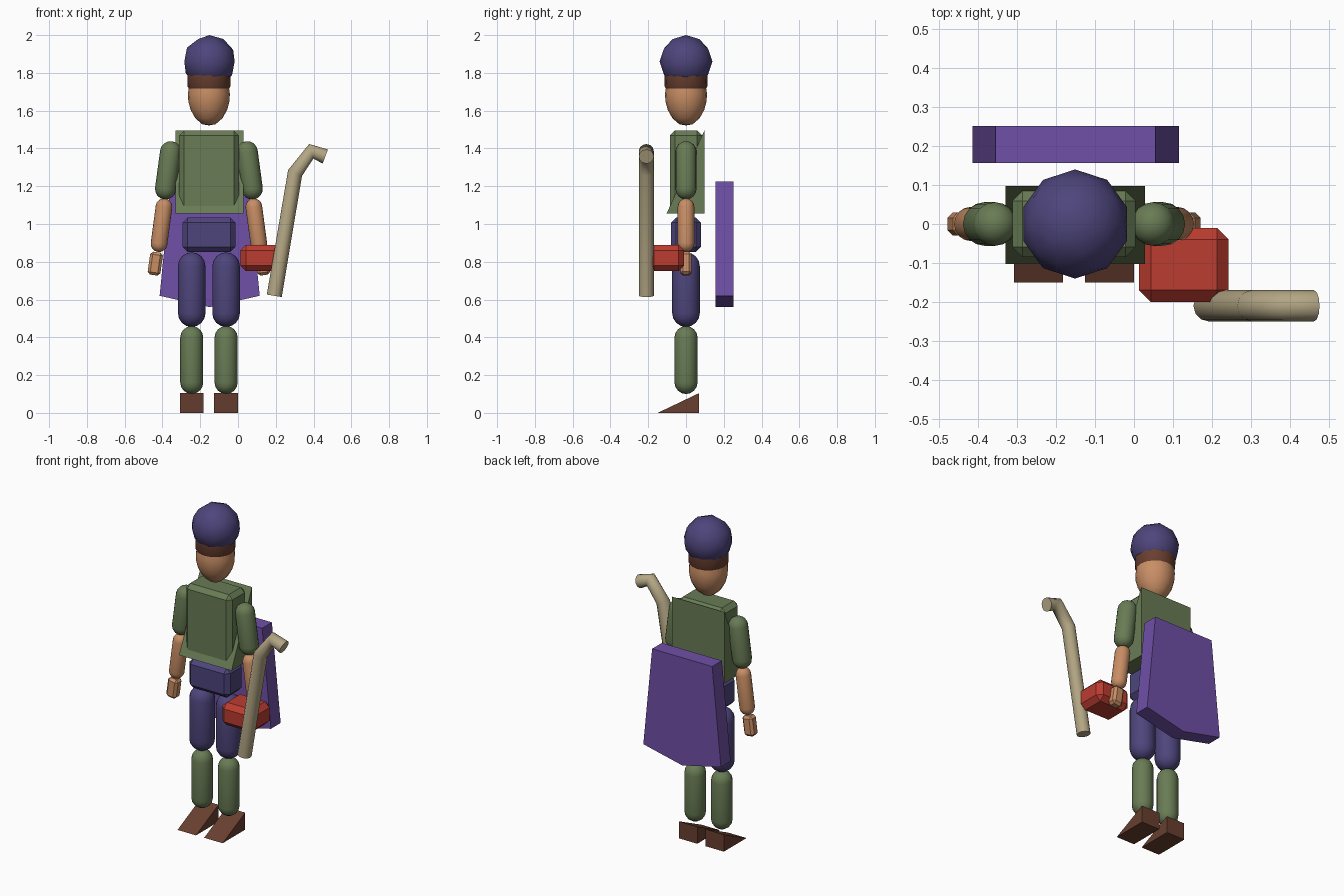
import bpy, bmesh, math
from mathutils import Vector, Matrix

if "Cube" in bpy.data.objects:
    bpy.data.objects.remove(bpy.data.objects["Cube"])

CX = -0.154  # centre line of the figure


def mat(name, rgb):
    m = bpy.data.materials.new(name)
    m.diffuse_color = (*rgb, 1)
    m.use_nodes = True
    m.node_tree.nodes["Principled BSDF"].inputs["Base Color"].default_value = m.diffuse_color
    return m


GREEN = mat("green", (0.14, 0.20, 0.09))
NAVY = mat("navy", (0.075, 0.06, 0.20))
SKIN = mat("skin", (0.58, 0.27, 0.13))
BROWN = mat("brown", (0.14, 0.05, 0.03))
RED = mat("red", (0.50, 0.045, 0.03))
PURPLE = mat("purple", (0.16, 0.08, 0.38))
TAN = mat("tan", (0.45, 0.38, 0.23))


def finish(bm, name, material, smooth=False):
    bmesh.ops.recalc_face_normals(bm, faces=bm.faces)
    me = bpy.data.meshes.new(name)
    bm.to_mesh(me)
    bm.free()
    me.materials.append(material)
    ob = bpy.data.objects.new(name, me)
    bpy.context.collection.objects.link(ob)
    if smooth:
        bpy.ops.object.select_all(action='DESELECT')
        ob.select_set(True)
        bpy.context.view_layer.objects.active = ob
        bpy.ops.object.shade_smooth_by_angle(angle=math.radians(35))
    return ob


def lathe(name, profile, material, matrix, sides=16):
    """Revolve (radius, height) points around local z."""
    bm = bmesh.new()
    vs = [bm.verts.new((r, 0, z)) for r, z in profile]
    edges = [bm.edges.new(p) for p in zip(vs, vs[1:])]
    bmesh.ops.spin(bm, geom=vs + edges, cent=(0, 0, 0), axis=(0, 0, 1),
                   angle=math.tau, steps=sides, use_merge=True)
    bmesh.ops.remove_doubles(bm, verts=bm.verts, dist=1e-5)
    bm.transform(matrix)
    return finish(bm, name, material, True)


def capsule(name, top, bottom, r, material):
    """Round-ended limb between two extreme tip points."""
    a, b = Vector(bottom), Vector(top)
    h = (b - a).length
    arc = [math.radians(d) for d in (0, 22.5, 45, 67.5, 90)]
    low = [(r * math.sin(t), r - r * math.cos(t)) for t in arc]
    prof = low + [(x, h - z) for x, z in reversed(low)]
    m = Matrix.Translation(a) @ (b - a).to_track_quat('Z', 'Y').to_matrix().to_4x4()
    return lathe(name, prof, material, m)


def box(name, centre, size, bevel, material, tilt=0):
    bm = bmesh.new()
    bmesh.ops.create_cube(bm, size=1, matrix=Matrix.Diagonal((*size, 1)))
    bmesh.ops.bevel(bm, geom=bm.edges[:], offset=bevel, segments=1,
                    profile=0.5, affect='EDGES')
    bm.transform(Matrix.Translation(centre) @ Matrix.Rotation(tilt, 4, 'Y'))
    return finish(bm, name, material)


def prism(name, pts, offset, material):
    """Extrude a flat outline along an offset vector."""
    bm = bmesh.new()
    f = bm.faces.new([bm.verts.new(p) for p in pts])
    ext = bmesh.ops.extrude_face_region(bm, geom=[f], use_keep_orig=True)
    bmesh.ops.translate(bm, vec=offset,
                        verts=[v for v in ext['geom'] if isinstance(v, bmesh.types.BMVert)])
    return finish(bm, name, material)


def wedge(name, x, width, y0, y1, z0, z1, material):
    x0 = x - width / 2
    return prism(name, [(x0, y0, z0), (x0, y1, z0), (x0, y1, z1)], (width, 0, 0), material)


# Cap: low-poly ball cut flat underneath
bm = bmesh.new()
bmesh.ops.create_icosphere(bm, subdivisions=2, radius=0.14,
                           matrix=Matrix.Translation((CX + 0.003, 0, 1.86)))
cut = bmesh.ops.bisect_plane(bm, geom=bm.verts[:] + bm.edges[:] + bm.faces[:],
                             plane_co=(0, 0, 1.775), plane_no=(0, 0, -1), clear_outer=True)
bmesh.ops.holes_fill(bm, edges=[e for e in bm.edges if e.is_boundary])
finish(bm, "cap", NAVY, True)

# Head and hair
at_head = Matrix.Translation((CX, 0, 0))
lathe("head", [(0, 1.522), (0.035, 1.528), (0.072, 1.56), (0.097, 1.605), (0.109, 1.65),
               (0.111, 1.69), (0.105, 1.73), (0, 1.76)], SKIN, at_head)
lathe("hair", [(0, 1.712), (0.104, 1.712), (0.113, 1.728), (0.114, 1.79), (0, 1.80)],
      BROWN, at_head)

# Torso, tunic wedge and hips
box("torso", (CX, 0, 1.277), (0.316, 0.17, 0.435), 0.026, GREEN)
wedge("tunic", CX + 0.003, 0.358, -0.103, 0.097, 1.055, 1.495, GREEN)
box("hips", (CX, 0, 0.943), (0.28, 0.16, 0.182), 0.027, NAVY)

# Limbs, one set per side
for side, s in (("right", -1), ("left", 1)):
    def at(dx, z, s=s):
        return (CX + s * dx, 0, z)
    leg = CX + s * 0.091
    capsule(side + "_thigh", at(0.091, 0.85), at(0.091, 0.455), 0.073, NAVY)
    capsule(side + "_shin", at(0.091, 0.46), at(0.091, 0.10), 0.061, GREEN)
    wedge(side + "_shoe", leg, 0.126, -0.15, 0.07, 0, 0.105, BROWN)
    capsule(side + "_upper_arm", at(0.195, 1.438), at(0.237, 1.13), 0.056, GREEN)
    capsule(side + "_forearm", at(0.232, 1.135), at(0.270, 0.852), 0.044, SKIN)
    box(side + "_hand", at(0.284, 0.79), (0.068, 0.06, 0.122), 0.014, SKIN,
        math.radians(-8 * s))

# Red pouch held in the hand
box("pouch", (0.128, -0.105, 0.82), (0.23, 0.19, 0.14), 0.03, RED)

# Cape slab with pointed lower edge
prism("cape", [(-0.355, 0.157, 1.225), (0.055, 0.157, 1.225), (0.115, 0.157, 0.62),
               (-0.15, 0.157, 0.56), (-0.415, 0.157, 0.62)], (0, 0.095, 0), PURPLE)

# Bent walking staff
cu = bpy.data.curves.new("staff", 'CURVE')
cu.dimensions = '3D'
cu.bevel_depth = 0.04
cu.bevel_resolution = 4
cu.use_fill_caps = True
sp = cu.splines.new('POLY')
path = [(0.192, 0.62), (0.302, 1.27), (0.388, 1.385), (0.462, 1.357)]
sp.points.add(len(path) - 1)
for p, (x, z) in zip(sp.points, path):
    p.co = (x, -0.21, z, 1)
cu.materials.append(TAN)
bpy.context.collection.objects.link(bpy.data.objects.new("staff", cu))
